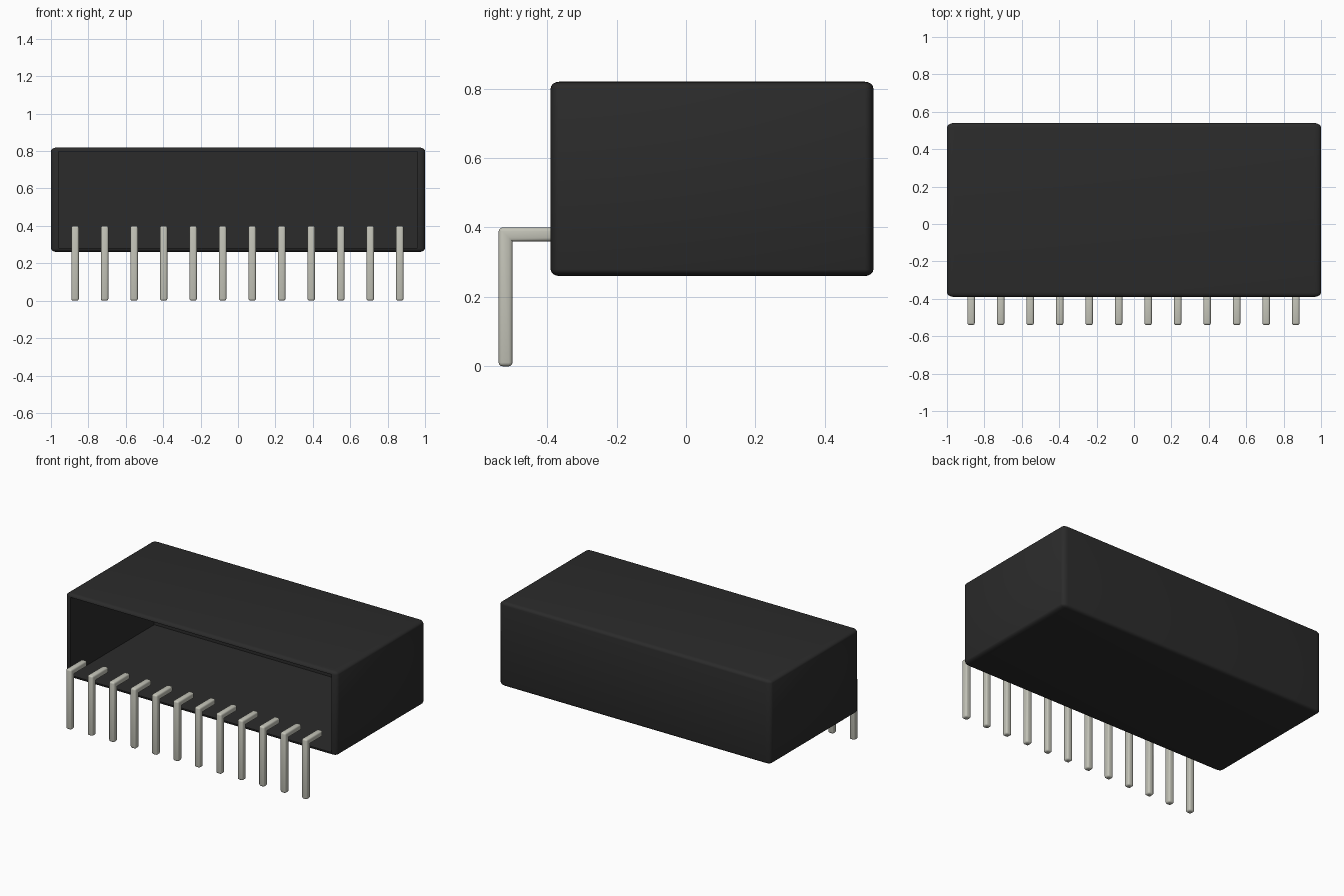
import bpy, bmesh
from mathutils import Vector

old = bpy.data.objects.get("Cube")
if old:
    bpy.data.objects.remove(old, do_unlink=True)


def make_material(name, rgb, roughness):
    mat = bpy.data.materials.new(name)
    mat.use_nodes = True
    color = (*rgb, 1)
    mat.diffuse_color = color
    bsdf = mat.node_tree.nodes["Principled BSDF"]
    bsdf.inputs["Base Color"].default_value = color
    bsdf.inputs["Roughness"].default_value = roughness
    return mat


def finish(bm, name, mat):
    bmesh.ops.recalc_face_normals(bm, faces=bm.faces)
    mesh = bpy.data.meshes.new(name)
    bm.to_mesh(mesh)
    bm.free()
    mesh.materials.append(mat)
    obj = bpy.data.objects.new(name, mesh)
    bpy.context.collection.objects.link(obj)
    bpy.ops.object.select_all(action="DESELECT")
    obj.select_set(True)
    bpy.context.view_layer.objects.active = obj
    bpy.ops.object.shade_smooth_by_angle(angle=0.7)
    return obj


black = make_material("black plastic", (0.024, 0.024, 0.024), 0.6)
metal = make_material("pale metal", (0.55, 0.55, 0.48), 0.4)

# Housing: rounded box whose rounding is wider along x, then hollowed from the front
size = Vector((2.0, 0.93, 0.56))
stretch = Vector((2.0, 1.3, 1.0))
bm = bmesh.new()
bmesh.ops.create_cube(bm, size=1)
bmesh.ops.scale(bm, vec=[s / k for s, k in zip(size, stretch)], verts=bm.verts)
bmesh.ops.bevel(bm, geom=list(bm.edges), offset=0.019, segments=4,
                profile=0.5, affect="EDGES")
bmesh.ops.scale(bm, vec=stretch, verts=bm.verts)
bmesh.ops.translate(bm, vec=(0, 0.075, 0.54), verts=bm.verts)
bm.normal_update()
front = max((f for f in bm.faces if f.normal.y < -0.99), key=lambda f: f.calc_area())
bmesh.ops.inset_region(bm, faces=[front], thickness=0.003)
cavity = bmesh.ops.extrude_discrete_faces(bm, faces=[front])["faces"][0]
bmesh.ops.translate(bm, vec=(0, 0.88, 0), verts=cavity.verts)
finish(bm, "housing", black)


# Bent pins: an L-shaped profile given thickness, with rounded edges
half = 0.02
profile = [(-0.54, 0), (-0.50, 0), (-0.50, 0.36), (-0.37, 0.36),
           (-0.37, 0.40), (-0.54, 0.40)]
count = 12
for i in range(count):
    x = -0.871 + 0.1578 * i
    bm = bmesh.new()
    face = bm.faces.new([bm.verts.new((x - half, y, z)) for y, z in profile])
    sweep = bmesh.ops.extrude_face_region(bm, geom=[face])["geom"]
    bmesh.ops.translate(bm, vec=(2 * half, 0, 0),
                        verts=[v for v in sweep if isinstance(v, bmesh.types.BMVert)])
    bmesh.ops.recalc_face_normals(bm, faces=bm.faces)
    # Keep the inner corner of the bend sharp
    edges = [e for e in bm.edges
             if not all(abs(v.co.y + 0.50) < 0.001 and abs(v.co.z - 0.36) < 0.001
                        for v in e.verts)]
    bmesh.ops.bevel(bm, geom=edges, offset=0.011, segments=3,
                    profile=0.5, affect="EDGES")
    finish(bm, f"pin_{i + 1}", metal)
